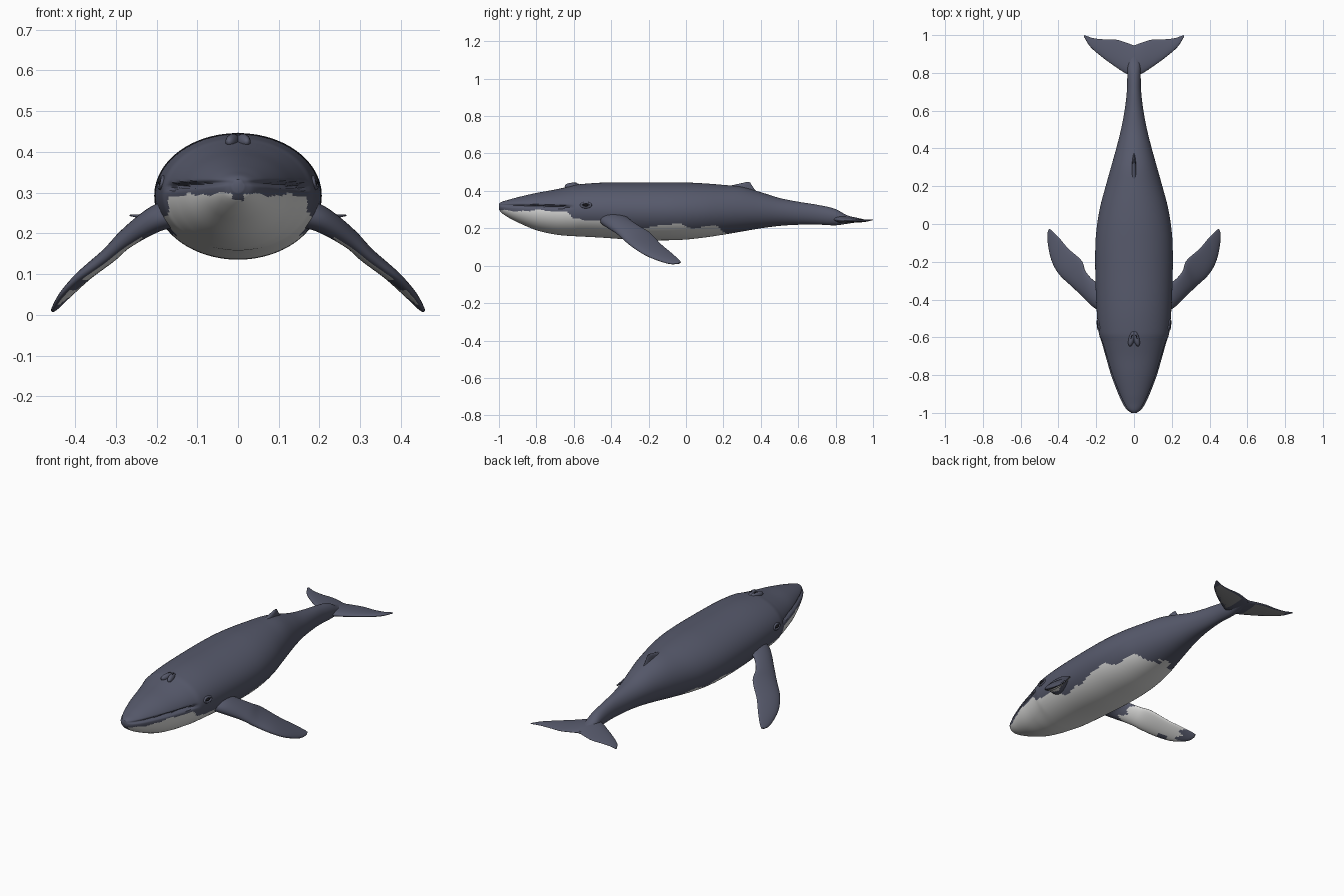
import bpy, bmesh, math
from mathutils import Vector

if "Cube" in bpy.data.objects:
    bpy.data.objects.remove(bpy.data.objects["Cube"])


def material(name, rgb):
    m = bpy.data.materials.new(name)
    m.diffuse_color = (*rgb, 1)
    m.use_nodes = True
    m.node_tree.nodes["Principled BSDF"].inputs["Base Color"].default_value = m.diffuse_color
    return m


SLATE = material("slate blue skin", (0.095, 0.102, 0.15))
WHITE = material("pale belly", (0.72, 0.72, 0.71))
GREY = material("grey fluke underside", (0.24, 0.24, 0.25))
BLACK = material("near black", (0.012, 0.012, 0.016))


def sample(keys, t):
    """Smooth interpolation through rows whose first value is the position."""
    n = len(keys)
    i = 0
    while i < n - 2 and t > keys[i + 1][0]:
        i += 1
    a, b = keys[i], keys[i + 1]
    p, q = keys[max(i - 1, 0)], keys[min(i + 2, n - 1)]
    h = b[0] - a[0]
    s = min(max((t - a[0]) / h, 0), 1)
    out = []
    for k in range(1, len(a)):
        m0 = (b[k] - p[k]) / (b[0] - p[0]) * h
        m1 = (q[k] - a[k]) / (q[0] - a[0]) * h
        out.append((2*s**3 - 3*s*s + 1) * a[k] + (s**3 - 2*s*s + s) * m0
                   + (3*s*s - 2*s**3) * b[k] + (s**3 - s*s) * m1)
    return out


def loft(name, rings, mats, rule, mirror=False):
    """Skin a list of point rings; rule(ring, segment, centre) picks the material."""
    bm = bmesh.new()
    vs = [[bm.verts.new(p) for p in r] for r in rings]
    n = len(rings[0])
    for i in range(len(vs) - 1):
        for j in range(n):
            f = bm.faces.new((vs[i][j], vs[i][(j+1) % n], vs[i+1][(j+1) % n], vs[i+1][j]))
            f.material_index = rule(i, j, f.calc_center_median())
    for r in (vs[0], vs[-1]):
        bm.faces.new(r)
    bmesh.ops.recalc_face_normals(bm, faces=bm.faces[:])
    return finish(name, bm, mats, mirror)


def finish(name, bm, mats, mirror=False):
    me = bpy.data.meshes.new(name)
    bm.to_mesh(me)
    bm.free()
    ob = bpy.data.objects.new(name, me)
    bpy.context.collection.objects.link(ob)
    for m in mats:
        me.materials.append(m)
    if mirror:
        ob.modifiers.new("mirror", 'MIRROR')
    bpy.ops.object.select_all(action='DESELECT')
    ob.select_set(True)
    bpy.context.view_layer.objects.active = ob
    bpy.ops.object.shade_smooth_by_angle(angle=math.radians(50))
    return ob


# Body: y, half width, top, bottom, height of the widest point
BODY = [(-1.0, .014, .332, .300, .316), (-.985, .036, .342, .282, .314),
        (-.95, .060, .352, .258, .311), (-.9, .083, .366, .232, .306),
        (-.8, .121, .389, .190, .300), (-.7, .150, .407, .167, .298),
        (-.62, .173, .425, .159, .298), (-.58, .186, .434, .157, .298),
        (-.45, .198, .444, .150, .296), (-.25, .205, .446, .137, .293),
        (-.1, .204, .446, .136, .292), (0, .195, .445, .140, .292),
        (.1, .177, .440, .151, .293), (.2, .150, .432, .166, .296),
        (.3, .122, .421, .183, .298), (.4, .094, .393, .200, .297),
        (.5, .069, .362, .213, .290), (.6, .050, .342, .219, .282),
        (.7, .038, .326, .220, .275), (.8, .035, .303, .216, .262),
        (.86, .032, .270, .224, .248), (.94, .014, .250, .236, .243)]
# Upper limit of the pale belly along the length
BELLY = [(-1, .299), (-.9, .292), (-.8, .298), (-.7, .288), (-.63, .29), (-.6, .25),
         (-.44, .238), (-.39, .2), (-.2, .205), (-.04, .222), (.04, .2), (.15, .215),
         (.21, .175), (.27, .172), (.3, .1), (1, .1)]
SEG, RINGS = 112, 190


def body_ring(y):
    hw, top, bot, mid = sample(BODY, y)
    line = .325 - (y + 1) * .03
    pts = []
    for j in range(SEG):
        a = 2 * math.pi * j / SEG
        x, s = hw * math.cos(a), math.sin(a)
        z = mid + s * ((top - mid) if s > 0 else (mid - bot))
        if y < -.6:  # mouth groove between the jaws
            depth = .14 * math.exp(-((z - line) / .006) ** 2) * min(1, (-.6 - y) / .05)
            x *= 1 - depth
        pts.append((x, y, z))
    return pts


def belly_rule(i, j, c):
    edge = sample(BELLY, c.y)[0] + .004 * math.sin(c.y * 47) * math.sin(c.x * 60 + 1)
    if c.y < -.9 and abs(c.x) < .014:
        edge -= .014
    return 1 if c.z < edge else 0


ys = [-1 + 1.94 * (k / RINGS) ** 1.25 for k in range(RINGS + 1)]
loft("body", [body_ring(y) for y in ys], [SLATE, WHITE], belly_rule)


def fin(name, keys, mats, rule, mirror, steps=40, n=32):
    """Lens-section fin; keys: position, lead xyz, trail xyz, thickness."""
    rings = []
    for k in range(steps + 1):
        t = k / steps
        v, w = sample(keys, t), sample(keys, min(t + .02, 1))
        u = sample(keys, max(t - .02, 0))
        lead, trail = Vector(v[:3]), Vector(v[3:6])
        span = Vector(w[:3]) + Vector(w[3:6]) - Vector(u[:3]) - Vector(u[3:6])
        nrm = span.cross(trail - lead).normalized()
        ring = []
        for j in range(n):
            a = 2 * math.pi * j / n
            c = (1 - math.cos(a)) / 2
            ring.append(lead.lerp(trail, c) + nrm * v[6] / 2 * math.sin(a) * (1.25 - .6 * c))
        rings.append(ring)
    return loft(name, rings, mats,
                lambda i, j, c: rule((i + .5) / steps, (1 - math.cos(2*math.pi*(j+.5)/n)) / 2,
                                     j >= n // 2), mirror)


# Flippers: pale undersides with dark root and tip
FLIPPER = [(0, .15, -.47, .250, .15, -.31, .262, .075),
           (.15, .205, -.445, .224, .205, -.305, .250, .062),
           (.35, .285, -.37, .172, .258, -.25, .212, .046),
           (.5, .335, -.325, .132, .277, -.195, .178, .040),
           (.7, .397, -.265, .086, .348, -.13, .112, .032),
           (.85, .437, -.19, .044, .395, -.075, .066, .024),
           (.96, .457, -.09, .010, .434, -.035, .030, .014),
           (1, .456, -.045, .010, .448, -.026, .018, .007)]


def flipper_rule(t, c, under):
    wave = .03 * math.sin(c * 14)
    patch = .68 < t < .77 and c < .3
    return 1 if under and .24 + wave < t < .87 + wave and c > .03 and not patch else 0


fin("flippers", FLIPPER, [SLATE, WHITE], flipper_rule, True)

# Tail flukes
FLUKE = [(0, 0, .78, .250, 0, .945, .243, .040), (.15, .04, .795, .248, .035, .958, .242, .034),
         (.38, .095, .83, .244, .095, .976, .240, .025), (.64, .168, .883, .241, .165, .978, .240, .018),
         (.86, .233, .94, .241, .220, .985, .242, .012), (1, .266, .993, .244, .262, 1.0, .245, .004)]
fin("tail_flukes", FLUKE, [SLATE, GREY],
    lambda t, c, under: 1 if under and .2 < t < .88 and .14 + .05 * math.sin(t * 25) < c < .9 else 0, True)

# Dorsal fin
DORSAL = [(0, 0, .16, .415, 0, .41, .375, .05), (.45, 0, .235, .428, 0, .372, .403, .026),
          (.8, 0, .295, .441, 0, .352, .430, .016), (1, 0, .322, .447, 0, .343, .446, .006)]
fin("dorsal_fin", DORSAL, [SLATE], lambda t, c, under: 0, False, 16, 20)


def ellipsoid(name, loc, size, mat, mirror=False, turn=0):
    bm = bmesh.new()
    bmesh.ops.create_uvsphere(bm, u_segments=20, v_segments=12, radius=1)
    for v in bm.verts:
        x, y, z = (v.co[k] * size[k] for k in range(3))
        ca, sa = math.cos(turn), math.sin(turn)
        v.co = (loc[0] + x * ca - y * sa, loc[1] + x * sa + y * ca, loc[2] + z)
    return finish(name, bm, [mat], mirror)


# Blowhole ridge with two nostril slits
ellipsoid("blowhole_ridge", (.012, -.605, .425), (.016, .045, .019), SLATE, True, .25)
ellipsoid("nostril_slits", (.013, -.597, .4425), (.0025, .014, .003), BLACK, True, .3)

# Eyes with swollen lids
ellipsoid("eyes", (.187, -.535, .324), (.009, .016, .007), BLACK, True, .08)
lids = []
for k in range(33):
    a = 2 * math.pi * k / 32
    cy, cz = -.535 + .026 * math.cos(a), .324 + .012 * math.sin(a)
    x0 = .187 - .1 * (cy + .535) * -1 - .25 * (cz - .324)
    lids.append([(x0 + .007 * math.cos(b), cy + .006 * math.sin(b) * math.cos(a),
                  cz + .006 * math.sin(b) * math.sin(a))
                 for b in (2 * math.pi * m / 10 for m in range(10))])
loft("eyelids", lids, [SLATE], lambda i, j, c: 0, True)
